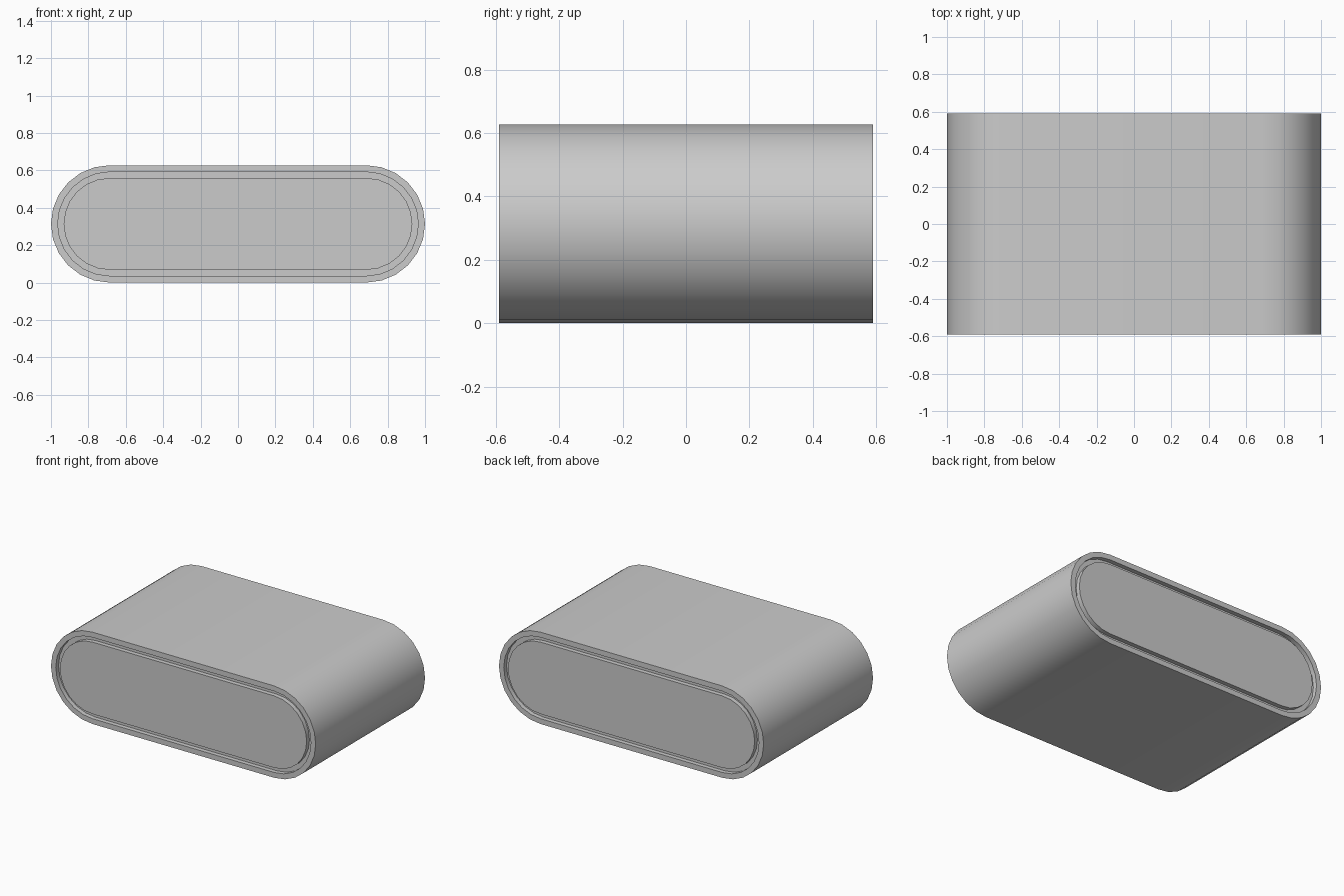
import bpy, bmesh, math

if "Cube" in bpy.data.objects:
    bpy.data.objects.remove(bpy.data.objects["Cube"])

HALF_W, H, HALF_D = 1.0, 0.627, 0.59
R = H / 2
SEG = 12          # segments per rounded end
GROOVE = 0.03     # groove depth


def stadium(inset, y):
    """Rounded-end outline, inset from the outer skin, at depth y."""
    pts = []
    for side in (1, -1):
        for i in range(SEG + 1):
            a = -math.pi / 2 + math.pi * i / SEG
            r = R - inset
            pts.append((side * (HALF_W - R + r * math.cos(a)), y,
                        R + side * r * math.sin(a)))
    return pts


def loft(name, sections):
    """Join successive outlines and cap both ends."""
    bm = bmesh.new()
    rings = [[bm.verts.new(p) for p in stadium(*s)] for s in sections]
    n = len(rings[0])
    for a, b in zip(rings, rings[1:]):
        for i in range(n):
            j = (i + 1) % n
            bm.faces.new((a[i], a[j], b[j], b[i]))
    bm.faces.new(rings[0])
    bm.faces.new(rings[-1])
    bmesh.ops.recalc_face_normals(bm, faces=bm.faces)
    me = bpy.data.meshes.new(name)
    bm.to_mesh(me)
    bm.free()
    ob = bpy.data.objects.new(name, me)
    bpy.context.collection.objects.link(ob)
    bpy.ops.object.select_all(action='DESELECT')
    ob.select_set(True)
    bpy.context.view_layer.objects.active = ob
    bpy.ops.object.shade_smooth_by_angle(angle=math.radians(30))
    return ob


# Half profile: panel, groove wall, groove floor, rim wall, rim edge
end = [(0.068, HALF_D), (0.068, HALF_D - GROOVE),
       (0.036, HALF_D - GROOVE), (0.036, HALF_D), (0, HALF_D)]
front = [(o, -y) for o, y in end]

# Solid pill-shaped body with a grooved panel at each end
loft("pill_body", front + end[::-1])
